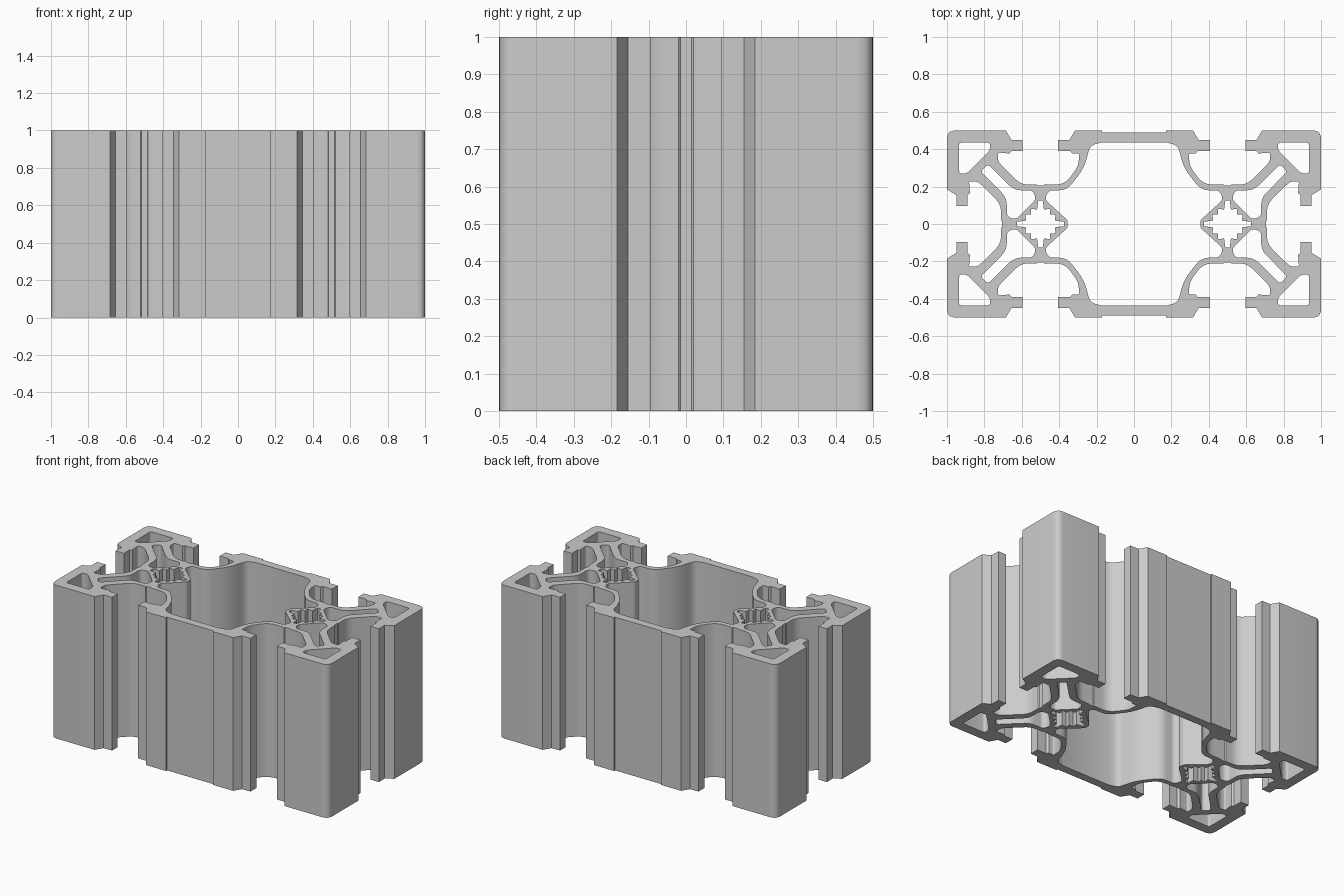
import bpy
import bmesh
from mathutils import Vector

if "Cube" in bpy.data.objects:
    bpy.data.objects.remove(bpy.data.objects["Cube"])

HEIGHT = 1.0
CELL = 0.5  # x of the right-hand cell centre


def rounded(points, steps=5):
    """Closed loop; a third value on a point is the distance its corner is trimmed back."""
    out = []
    n = len(points)
    for i, p in enumerate(points):
        c = Vector(p[:2])
        if len(p) < 3:
            out.append(c)
            continue
        a = Vector(points[i - 1][:2]) - c
        b = Vector(points[(i + 1) % n][:2]) - c
        t = min(p[2], 0.48 * a.length, 0.48 * b.length)
        a, b = c + a.normalized() * t, c + b.normalized() * t
        for k in range(steps + 1):
            s = k / steps
            out.append(a * (1 - s) ** 2 + c * 2 * s * (1 - s) + b * s * s)
    return out


def flip(points, sx, sy):
    return [(p[0] * sx, p[1] * sy, *p[2:]) for p in points]


def swap(points):
    """Mirror across the cell diagonal, reversing the order."""
    return [(p[1], p[0], *p[2:]) for p in reversed(points)]


def shift(points):
    return [(p[0] + CELL, *p[1:]) for p in points]


def four_way(quarter):
    """Complete a loop from its +x +y quarter."""
    return (quarter + flip(quarter, 1, -1)[::-1]
            + flip(quarter, -1, -1) + flip(quarter, -1, 1)[::-1])


# Half of an outer corner, from slot floor to the corner itself (cell coordinates)
half_corner = [(0.015, 0.206), (0.02, 0.211), (0.105, 0.211, 0.05),
               (0.228, 0.335, 0.03), (0.228, 0.382, 0.012), (0.165, 0.377),
               (0.155, 0.39), (0.095, 0.39), (0.095, 0.45), (0.155, 0.45),
               (0.185, 0.5)]
# Inner side of the top slot, with the shallow recess in the long face
inner_lip = [(-0.33, 0.49), (-0.33, 0.5), (-0.185, 0.5), (-0.155, 0.45),
             (-0.095, 0.45), (-0.095, 0.39), (-0.16, 0.39), (-0.17, 0.377),
             (-0.207, 0.377, 0.01), (-0.203, 0.31, 0.045), (-0.13, 0.211, 0.05),
             (-0.02, 0.211), (-0.015, 0.206)]
outline = four_way(shift(inner_lip + half_corner + [(0.5, 0.5, 0.045)] + swap(half_corner)))

# Large central cavity, wrapping round the two cores
cavity = four_way(shift([(-0.33, 0.437), (-0.265, 0.42, 0.04), (-0.235, 0.30, 0.06),
                         (-0.14, 0.18, 0.05), (-0.05, 0.18, 0.02), (-0.03, 0.155, 0.015),
                         (-0.03, 0.125, 0.01), (-0.145, 0.02, 0.01)]))

# Hollow in each corner and the diagonal channel leading to the core
corner_hole = [(0.435, 0.435, 0.015), (0.27, 0.435, 0.015), (0.27, 0.395, 0.015),
               (0.395, 0.27, 0.015), (0.435, 0.27, 0.015)]
half_channel = [(0.03, 0.125, 0.01), (0.03, 0.158, 0.015), (0.048, 0.18, 0.02),
                (0.14, 0.18, 0.04), (0.28, 0.32, 0.02)]
channel = half_channel + swap(half_channel)

# Toothed screw hole in each core
tooth = [(0.012, 0.125), (0.018, 0.078), (0.052, 0.08), (0.05, 0.05)]
screw_hole = four_way(tooth + swap(tooth[:-1]))

loops = [outline, cavity]
for side in (1, -1):
    loops.append(flip(shift(screw_hole), side, 1))
    for up in (1, -1):
        loops += [flip(shift(h), side, up) for h in (corner_hole, channel)]

# Fill the section and extrude it
bm = bmesh.new()
edges = []
for loop in loops:
    verts = [bm.verts.new((p.x, p.y, 0)) for p in rounded(loop)]
    edges += [bm.edges.new((verts[i - 1], verts[i])) for i in range(len(verts))]
bmesh.ops.triangle_fill(bm, edges=edges, use_beauty=True, normal=(0, 0, 1))
result = bmesh.ops.extrude_face_region(bm, geom=bm.faces[:])
top = [g for g in result["geom"] if isinstance(g, bmesh.types.BMVert)]
bmesh.ops.translate(bm, verts=top, vec=(0, 0, HEIGHT))
bmesh.ops.recalc_face_normals(bm, faces=bm.faces[:])

mesh = bpy.data.meshes.new("slotted_extrusion")
bm.to_mesh(mesh)
bm.free()
extrusion = bpy.data.objects.new("slotted_extrusion", mesh)
bpy.context.collection.objects.link(extrusion)
bpy.context.view_layer.objects.active = extrusion
extrusion.select_set(True)
bpy.ops.object.shade_smooth_by_angle(angle=0.45)
